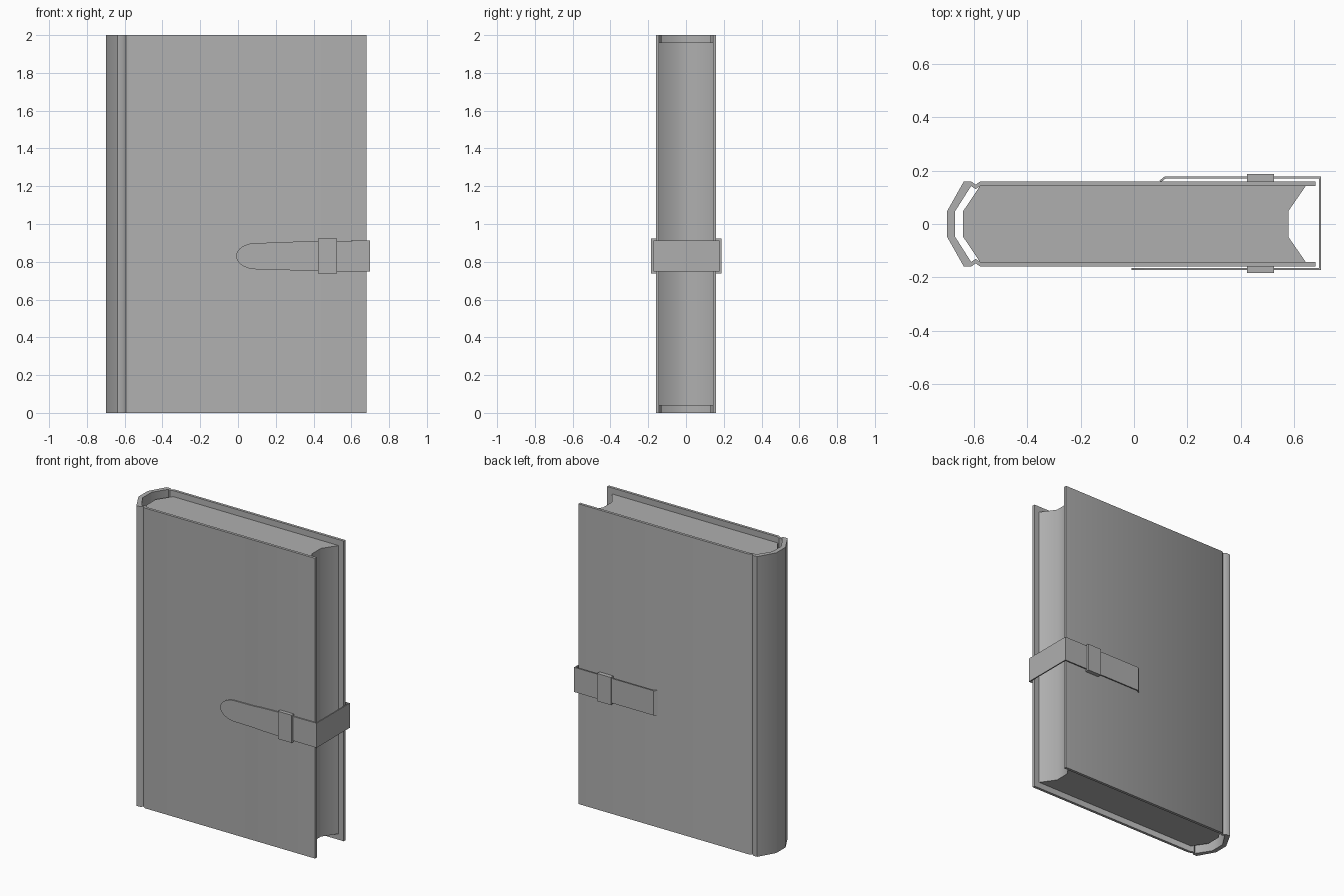
import bpy, bmesh, math

if "Cube" in bpy.data.objects:
    bpy.data.objects.remove(bpy.data.objects["Cube"])

# Dark grey shared by every part
grey = bpy.data.materials.new("dark_grey")
grey.diffuse_color = (0.43, 0.43, 0.43, 1)
grey.use_nodes = True
grey.node_tree.nodes["Principled BSDF"].inputs["Base Color"].default_value = grey.diffuse_color


def finish(name, bm, angle):
    bmesh.ops.recalc_face_normals(bm, faces=bm.faces)
    mesh = bpy.data.meshes.new(name)
    bm.to_mesh(mesh)
    bm.free()
    mesh.materials.append(grey)
    ob = bpy.data.objects.new(name, mesh)
    bpy.context.collection.objects.link(ob)
    if angle:
        bpy.ops.object.select_all(action='DESELECT')
        ob.select_set(True)
        bpy.context.view_layer.objects.active = ob
        bpy.ops.object.shade_smooth_by_angle(angle=math.radians(angle))
    return ob


def extrude_profile(name, pts, z0, z1, angle=0):
    bm = bmesh.new()
    face = bm.faces.new([bm.verts.new((x, y, z0)) for x, y in pts])
    new = bmesh.ops.extrude_face_region(bm, geom=[face], use_keep_orig=True)
    verts = [v for v in new["geom"] if isinstance(v, bmesh.types.BMVert)]
    bmesh.ops.translate(bm, verts=verts, vec=(0, 0, z1 - z0))
    return finish(name, bm, angle)


def mirror_y(pts):
    return [(x, -y) for x, y in reversed(pts)]


def box(name, x0, x1, y0, y1, z0, z1):
    return extrude_profile(name, [(x0, y0), (x1, y0), (x1, y1), (x0, y1)], z0, z1)


# Cover: boards, hinge grooves and faceted spine in one section
outer = [(0.68, 0.16), (-0.575, 0.16), (-0.593, 0.147), (-0.61, 0.16),
         (-0.637, 0.16), (-0.70, 0.048)]
inner = [(0.68, 0.142), (-0.575, 0.142), (-0.593, 0.131), (-0.61, 0.142), (-0.67, 0.048)]
extrude_profile("cover", outer + mirror_y(outer) + mirror_y(inner)[::-1]
                + inner[::-1], 0, 2, 40)

# Page block: rounded back, hollow fore-edge
half = [(0.578, 0.048), (0.643, 0.142), (-0.577, 0.142), (-0.64, 0.048)]
extrude_profile("pages", half + mirror_y(half), 0.04, 1.96, 40)

# Strap: rounded tongue on the front, wrapped round the fore-edge to the back
ZC = 0.83
FRONT, BACK = -0.173, 0.178
path = []
for i in range(9):
    a = math.pi / 2 * i / 8
    path.append((0.10 - 0.11 * math.cos(a), FRONT, 0.07 * math.sin(a)))
path += [(0.24, FRONT, 0.072), (0.29, FRONT, 0.076), (0.42, FRONT, 0.08),
         (0.70, FRONT, 0.082), (0.70, BACK, 0.082),
         (0.115, BACK, 0.082), (0.095, 0.162, 0.082)]
bm = bmesh.new()
rows = [(bm.verts.new((x, y, ZC - h)), bm.verts.new((x, y, ZC + h))) for x, y, h in path]
for a, b in zip(rows, rows[1:]):
    bm.faces.new((a[0], b[0], b[1], a[1]))
bmesh.ops.remove_doubles(bm, verts=bm.verts, dist=1e-5)
strap = finish("strap", bm, 0)
# make the strip's faces look outward before thickening inward
if strap.data.polygons[-4].normal.y > 0:
    strap.data.flip_normals()
mod = strap.modifiers.new("thickness", 'SOLIDIFY')
mod.thickness = 0.008
mod.offset = -1
mod.use_even_offset = True

# Strap keepers on both boards
box("front_keeper", 0.423, 0.525, -0.184, -0.155, 0.738, 0.922)
box("back_keeper", 0.423, 0.525, 0.157, 0.188, 0.738, 0.922)
